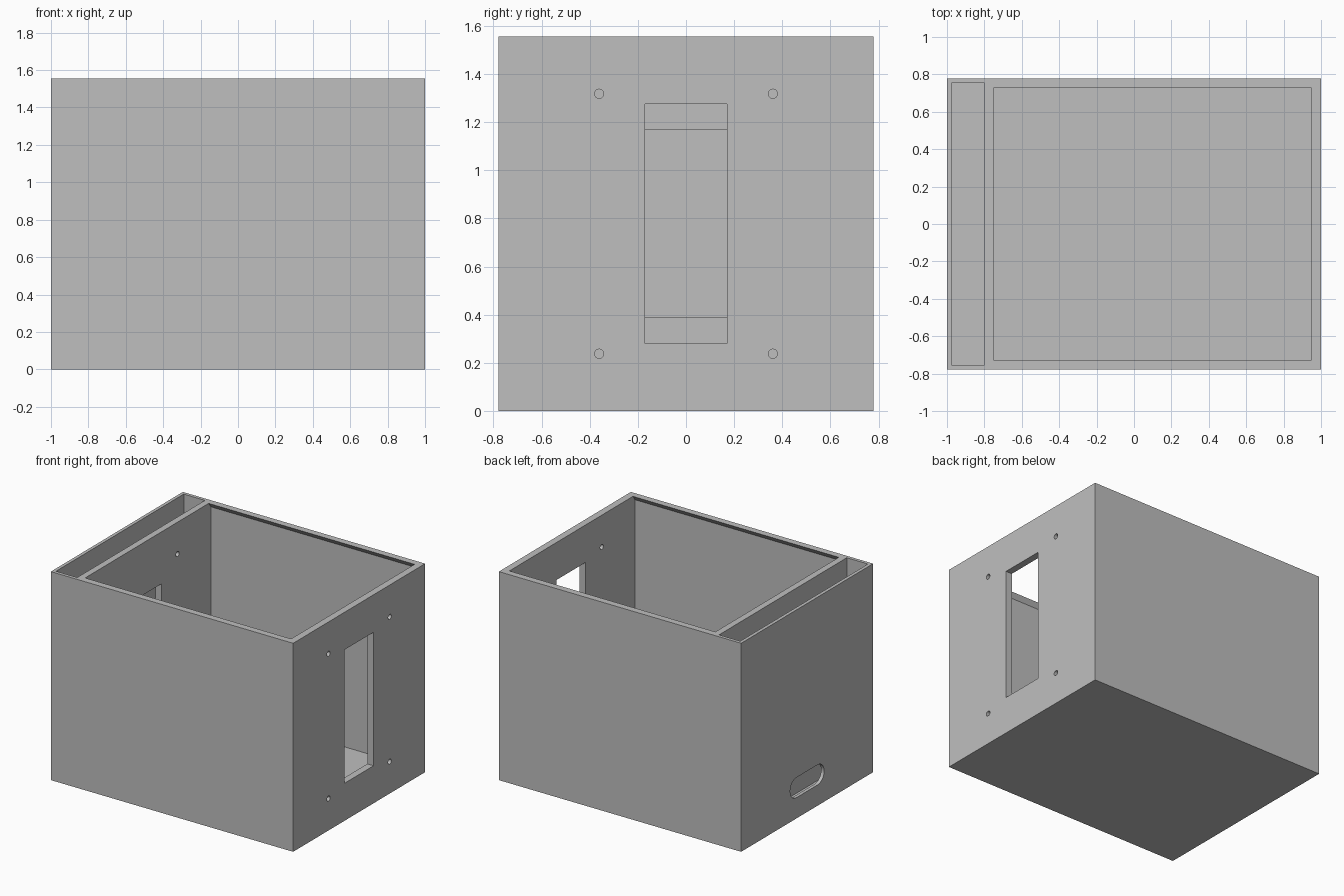
import bpy
import bmesh
from math import pi
from mathutils import Matrix

cube = bpy.data.objects.get("Cube")
if cube:
    bpy.data.objects.remove(cube, do_unlink=True)

# Main dimensions
HX, HY, H = 1.0, 0.778, 1.556      # half length, half depth, height
THIN, THICK = 0.025, 0.052         # thin shell, mounting walls
INNER_Y = HY - THIN
ROOM = (-0.752, HX - THICK)        # main chamber, along x
SLOT = (-HX + THIN, -0.80)         # rear narrow chamber, along x
LIP = 0.035                        # height of the sloped lip

grey = bpy.data.materials.new("plain grey")
grey.use_nodes = True
grey.diffuse_color = (0.52, 0.52, 0.52, 1)
grey.node_tree.nodes["Principled BSDF"].inputs["Base Color"].default_value = grey.diffuse_color


def make_object(name, bm):
    bmesh.ops.recalc_face_normals(bm, faces=bm.faces)
    mesh = bpy.data.meshes.new(name)
    bm.to_mesh(mesh)
    bm.free()
    mesh.materials.append(grey)
    obj = bpy.data.objects.new(name, mesh)
    bpy.context.collection.objects.link(obj)
    return obj


def block(name, x, y, z):
    """Box between (low, high) pairs."""
    bm = bmesh.new()
    bmesh.ops.create_cube(bm, size=1)
    for v in bm.verts:
        v.co = [p[0] if c < 0 else p[1] for c, p in zip(v.co, (x, y, z))]
    return make_object(name, bm)


def prism(name, profile, x):
    """Extrude a (y, z) profile along x."""
    bm = bmesh.new()
    face = bm.faces.new([bm.verts.new((x[0], y, z)) for y, z in profile])
    out = bmesh.ops.extrude_face_region(bm, geom=[face])
    for v in out["geom"]:
        if isinstance(v, bmesh.types.BMVert):
            v.co.x = x[1]
    return make_object(name, bm)


def rod(name, x, y, z, radius):
    """Cylinder lying along x."""
    bm = bmesh.new()
    place = Matrix.Translation(((x[0] + x[1]) / 2, y, z)) @ Matrix.Rotation(pi / 2, 4, "Y")
    bmesh.ops.create_cone(bm, cap_ends=True, segments=32, radius1=radius, radius2=radius,
                          depth=x[1] - x[0], matrix=place)
    return make_object(name, bm)


body = block("enclosure_body", (-HX, HX), (-HY, HY), (0, H))

# Main chamber narrows to a sloped lip along its two long sides
half = [(INNER_Y, THIN), (INNER_Y, H - LIP), (HY - 0.05, H), (HY - 0.05, H + 0.1)]
chamber = half + [(-y, z) for y, z in reversed(half)]
cutters = [prism("chamber_cutter", chamber, ROOM)]

# Narrow rear chamber
cutters.append(block("rear_chamber_cutter", SLOT, (-INNER_Y, INNER_Y), (THIN, H + 0.1)))

# Tall windows and four screw holes through the end wall and the divider
end_wall = (HX - 0.1, HX + 0.1)
divider = (-0.85, -0.70)
for wall, low, high in ((end_wall, 0.28, 1.276), (divider, 0.39, 1.168)):
    cutters.append(block("window_cutter", wall, (-0.17, 0.17), (low, high)))
    for y in (-0.361, 0.361):
        for z in (0.238, 1.318):
            cutters.append(rod("screw_hole_cutter", wall, y, z, 0.019))

# Rounded cable opening in the outer rear wall
rear_wall = (-HX - 0.1, -HX + 0.1)
R, Z = 0.075, 0.23
bm = bmesh.new()
bmesh.ops.create_circle(bm, cap_ends=True, segments=32, radius=R)
bm.free()
from math import cos, sin
pill = []
for side in (1, -1):
    for i in range(17):
        a = -pi / 2 + pi * i / 16
        pill.append((side * (0.2 - R + R * cos(a)), Z + side * R * sin(a)))
cutters.append(prism("cable_opening_cutter", pill, rear_wall))

# Carve the body
for cutter in cutters:
    cutter.hide_render = True
    mod = body.modifiers.new(cutter.name, "BOOLEAN")
    mod.operation = "DIFFERENCE"
    mod.solver = "EXACT"
    mod.object = cutter
bpy.context.view_layer.update()
carved = bpy.data.meshes.new_from_object(body.evaluated_get(bpy.context.evaluated_depsgraph_get()))
body.modifiers.clear()
body.data = carved
for cutter in cutters:
    bpy.data.objects.remove(cutter, do_unlink=True)

# Smooth only the round openings
bpy.ops.object.select_all(action="DESELECT")
body.select_set(True)
bpy.context.view_layer.objects.active = body
bpy.ops.object.shade_smooth_by_angle(angle=pi / 6)
